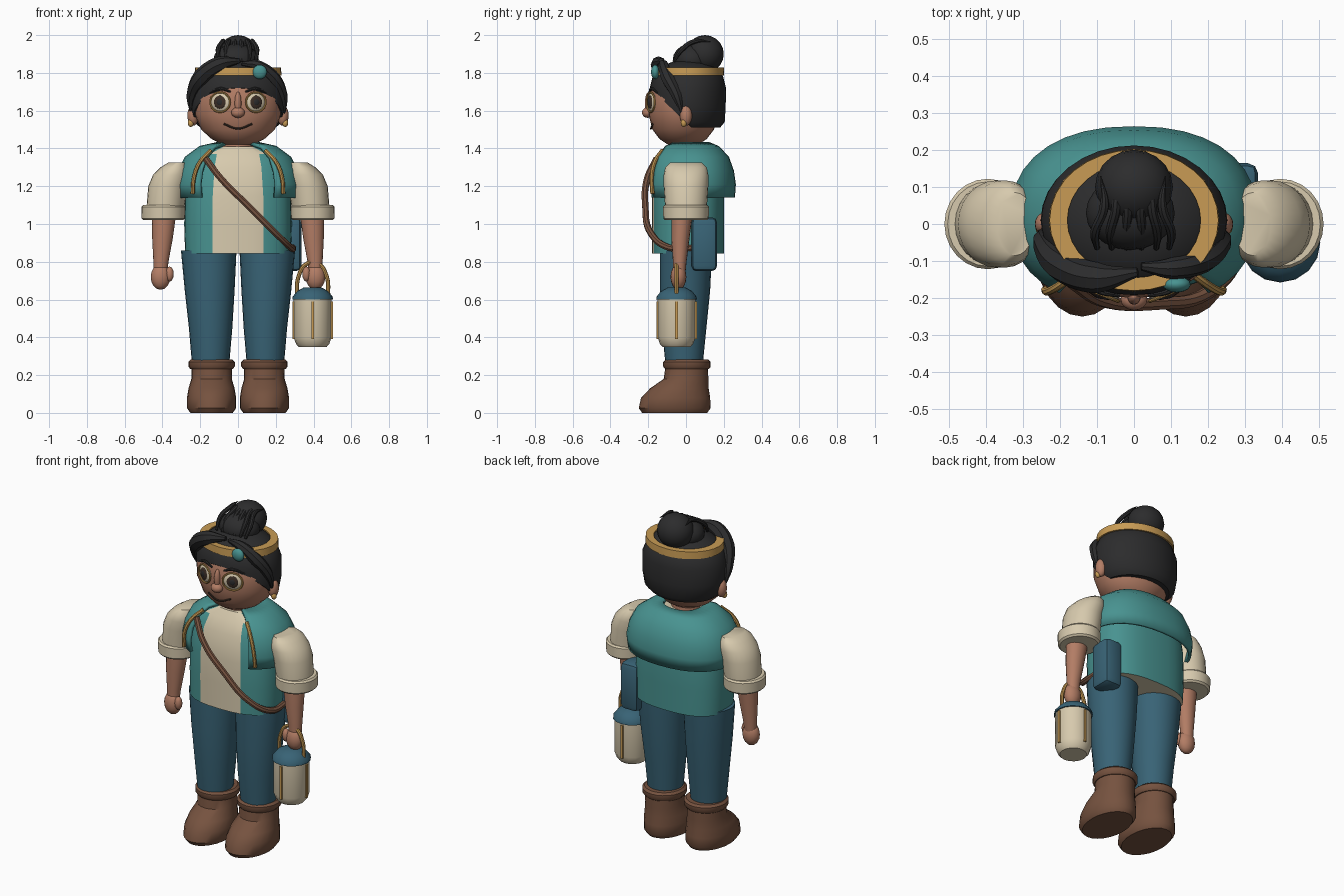
import bpy, bmesh, math
from mathutils import Matrix, Vector

cube = bpy.data.objects.get("Cube")
if cube:
    bpy.data.objects.remove(cube, do_unlink=True)


def material(name, r, g, b):
    m = bpy.data.materials.new(name)
    m.use_nodes = True
    m.diffuse_color = (r, g, b, 1)
    bsdf = next(n for n in m.node_tree.nodes if n.type == 'BSDF_PRINCIPLED')
    bsdf.inputs["Base Color"].default_value = (r, g, b, 1)
    bsdf.inputs["Roughness"].default_value = 0.8
    return m


TEAL = material("teal cloth", .065, .29, .28)
CREAM = material("cream cloth", .68, .59, .42)
BLUE = material("blue cloth", .04, .125, .18)
BROWN = material("brown leather", .18, .085, .05)
SKIN = material("skin", .45, .205, .13)
GOLD = material("gold trim", .58, .33, .09)
HAIR = material("black hair", .025, .025, .026)
DARK = material("dark brown", .045, .028, .02)
made = []


def finish(name, bm, *mats):
    bmesh.ops.recalc_face_normals(bm, faces=bm.faces)
    me = bpy.data.meshes.new(name)
    bm.to_mesh(me)
    bm.free()
    for m in mats:
        me.materials.append(m)
    ob = bpy.data.objects.new(name, me)
    bpy.context.scene.collection.objects.link(ob)
    made.append(ob)
    return ob


def loft_mesh(rings, n=24, power=2, gap=0, closed=False):
    """Stack of super-ellipses (z, cx, cy, rx, ry); gap leaves the front open."""
    bm = bmesh.new()

    def point(ring, a):
        z, cx, cy, rx, ry = ring
        s, c = math.sin(a), math.cos(a)
        return bm.verts.new((cx + rx * math.copysign(abs(s) ** (2 / power), s),
                             cy - ry * math.copysign(abs(c) ** (2 / power), c), z))

    count = n + 1 if gap else n
    span = 2 * math.pi - 2 * gap
    rows = [[point(r, gap + span * i / n) for i in range(count)] for r in rings]
    pairs = list(zip(rows, rows[1:])) + ([(rows[-1], rows[0])] if closed else [])
    for low, high in pairs:
        for i in range(n):
            j = (i + 1) % count
            bm.faces.new((low[i], low[j], high[j], high[i]))
    if not gap and not closed:
        bm.faces.new(rows[0])
        bm.faces.new(rows[-1])
    return bm


def loft(name, rings, mat, **kw):
    return finish(name, loft_mesh(rings, **kw), mat)


def ball(name, loc, radii, mat, yaw=0, seg=20):
    bm = bmesh.new()
    bmesh.ops.create_uvsphere(bm, u_segments=seg, v_segments=seg // 2, radius=1)
    bm.transform(Matrix.Translation(loc) @ Matrix.Rotation(yaw, 4, 'Z')
                 @ Matrix.Diagonal((*radii, 1)))
    return finish(name, bm, mat)


def box(name, loc, size, mat, bevel=0):
    bm = bmesh.new()
    bmesh.ops.create_cube(bm, size=1)
    bm.transform(Matrix.Translation(loc) @ Matrix.Diagonal((*size, 1)))
    if bevel:
        bmesh.ops.bevel(bm, geom=bm.edges[:], offset=bevel, segments=2,
                        profile=.5, affect='EDGES')
    return finish(name, bm, mat)


def tube(name, pts, mat, radius=1, cyclic=False):
    """Smooth tube through points (x, y, z[, radius factor])."""
    cu = bpy.data.curves.new(name + " path", 'CURVE')
    cu.dimensions = '3D'
    cu.bevel_depth, cu.bevel_resolution, cu.resolution_u = radius, 2, 6
    cu.use_fill_caps = True
    sp = cu.splines.new('BEZIER')
    sp.bezier_points.add(len(pts) - 1)
    sp.use_cyclic_u = cyclic
    for bp, p in zip(sp.bezier_points, pts):
        bp.co = p[:3]
        bp.radius = p[3] if len(p) > 3 else 1
        bp.handle_left_type = bp.handle_right_type = 'AUTO'
    tmp = bpy.data.objects.new(name + " path", cu)
    bpy.context.scene.collection.objects.link(tmp)
    bpy.context.view_layer.update()
    me = bpy.data.meshes.new_from_object(
        tmp.evaluated_get(bpy.context.evaluated_depsgraph_get()))
    bm = bmesh.new()
    bm.from_mesh(me)
    bpy.data.objects.remove(tmp, do_unlink=True)
    bpy.data.meshes.remove(me)
    return finish(name, bm, mat)


# Torso: teal vest with a cream shirt panel in front
torso = loft_mesh([(.845, 0, .01, .28, .19), (1, 0, .01, .285, .19), (1.15, 0, .01, .28, .19),
                   (1.3, 0, .01, .26, .17), (1.37, 0, .01, .235, .13), (1.41, 0, .01, .12, .1)],
                  n=32, power=2.6)
for f in torso.faces:
    c = f.calc_center_median()
    f.material_index = int(abs(c.x) < .12 and c.y < .05)
finish("vest and shirt", torso, TEAL, CREAM)

# Short cape over the shoulders, open in front
cape = loft("shoulder cape", [(1.425, 0, .02, .11, .1), (1.405, 0, .02, .2, .15),
                              (1.35, 0, .02, .275, .2), (1.28, 0, .02, .31, .225),
                              (1.21, 0, .02, .325, .235), (1.14, 0, .02, .315, .23)],
            TEAL, n=28, power=2.3, gap=.6)
mod = cape.modifiers.new("thickness", 'SOLIDIFY')
mod.thickness, mod.offset = .018, 0

# Neck and head
loft("neck", [(1.36, 0, 0, .085, .08), (1.46, 0, 0, .08, .075)], SKIN)
loft("head", [(1.42, 0, -.015, .08, .08), (1.45, 0, -.015, .14, .125), (1.5, 0, -.015, .195, .163),
              (1.58, 0, -.015, .23, .183), (1.66, 0, -.015, .235, .185),
              (1.74, 0, -.015, .215, .172), (1.81, 0, -.015, .16, .125)], SKIN, n=28)
ball("nose_tip", (0, -.203, 1.59), (.036, .03, .028), SKIN)
ball("nose_bridge", (0, -.196, 1.64), (.018, .022, .06), SKIN)
tube("mouth", [(-.075, -.176, 1.53), (0, -.186, 1.505), (.075, -.176, 1.53)], DARK, .005)

# Hair cap trimmed along a slanted hairline
cap = loft_mesh([(1.51, 0, .01, .2, .17), (1.54, 0, .01, .235, .195), (1.62, 0, .01, .252, .2),
                 (1.72, 0, .01, .25, .202), (1.78, 0, .01, .225, .187),
                 (1.83, 0, .01, .17, .145), (1.86, 0, .01, .1, .08)], n=32)
cut = bmesh.ops.bisect_plane(cap, geom=cap.verts[:] + cap.edges[:] + cap.faces[:],
                             plane_co=(0, .03, 1.51), plane_no=Vector((0, 1, 1.05)).normalized(),
                             clear_inner=True)
bmesh.ops.edgeloop_fill(cap, edges=[e for e in cut["geom_cut"] if isinstance(e, bmesh.types.BMEdge)])
finish("hair_cap", cap, HAIR)
ball("hair_bun", (0, .1, 1.9), (.105, .1, .1), HAIR)
ball("hair_tuft", (-.01, .03, 1.87), (.12, .1, .085), HAIR)
for x in (-.1, -.06, -.02, .02, .06, .095):
    tube("bun_strand", [(x, -.065, 1.86, .6), (x * 1.05, -.02, 1.925, 1), (x * .8, .05, 1.968, 1),
                        (x * .9, .13, 1.965, .1)], HAIR, .013)
tube("fringe_right", [(.01, -.13, 1.865, .3), (-.1, -.145, 1.845, 1), (-.195, -.11, 1.775, 1.1),
                      (-.245, -.05, 1.68, .7), (-.25, -.02, 1.6, .2)], HAIR, .042)
tube("fringe_left", [(.02, -.115, 1.85, .3), (.1, -.12, 1.84, .8), (.19, -.095, 1.77, 1),
                     (.235, -.05, 1.68, .8), (.245, -.02, 1.58, .2)], HAIR, .036)

# Headband with a gem
loft("headband", [(1.785, 0, .01, .19, .165), (1.785, 0, .01, .23, .192),
                  (1.828, 0, .01, .228, .19), (1.828, 0, .01, .18, .155)], GOLD, n=32, closed=True)
ball("headband_gem", (.115, -.163, 1.805), (.038, .022, .038), TEAL)

for s, side in ((-1, "right"), (1, "left")):
    # Face details
    turn = s * .38
    normal = Vector((math.sin(turn), -math.cos(turn), 0))
    across = Vector((math.cos(turn), math.sin(turn), 0))
    eye = Vector((s * .092, -.18, 1.645))
    ball("eye_" + side, eye, (.054, .016, .05), CREAM, turn)
    ball("iris_" + side, eye + normal * .011, (.034, .008, .035), DARK, turn)
    ball("pupil_" + side, eye + normal * .015, (.018, .006, .019), HAIR, turn)
    rim = [eye + normal * .008 + across * .056 * math.cos(a) + Vector((0, 0, .052 * math.sin(a)))
           for a in (i * math.pi / 4 for i in range(8))]
    tube("eye_rim_" + side, rim, GOLD, .005, cyclic=True)
    tube("eyebrow_" + side, [(s * .04, -.193, 1.7, .6), (s * .09, -.182, 1.716, 1),
                             (s * .15, -.15, 1.695, .5)], HAIR, .009)
    ball("ear_" + side, (s * .238, 0, 1.575), (.03, .032, .055), SKIN)
    ball("earring_" + side, (s * .25, -.012, 1.535), (.016, .016, .022), GOLD, seg=12)

    # Arm with rolled sleeve
    loft("sleeve_" + side, [(1.08, s * .385, 0, .1, .11), (1.2, s * .37, 0, .105, .118),
                            (1.26, s * .35, 0, .1, .118), (1.3, s * .335, 0, .075, .11),
                            (1.325, s * .32, 0, .05, .085)], CREAM)
    loft("sleeve_cuff_" + side, [(1.02, s * .395, 0, .105, .11), (1.03, s * .395, 0, .115, .12),
                                 (1.09, s * .395, 0, .117, .122), (1.1, s * .395, 0, .108, .114)], CREAM)
    loft("forearm_" + side, [(.74, s * .41, -.035, .036, .032), (.8, s * .408, -.033, .04, .036),
                             (.92, s * .4, -.03, .054, .048), (1.04, s * .393, -.022, .064, .056)],
         SKIN, n=16)
    ball("hand_" + side, (s * .41, -.04, .72), (.052, .042, .068), SKIN, seg=16)
    ball("thumb_" + side, (s * .362, -.055, .735), (.022, .022, .04), SKIN, seg=12)

    # Trouser leg and boot
    loft("trouser_leg_" + side, [(.25, s * .145, -.01, .098, .098), (.45, s * .145, -.01, .115, .118),
                                 (.65, s * .15, -.005, .132, .133), (.86, s * .155, 0, .147, .138)], BLUE)
    loft("boot_" + side, [(0, s * .14, -.06, .112, .172), (.025, s * .14, -.06, .13, .19),
                          (.08, s * .14, -.055, .13, .183), (.13, s * .14, -.035, .122, .155),
                          (.18, s * .14, 0, .107, .118), (.26, s * .14, .005, .107, .112)], BROWN)
    loft("boot_cuff_" + side, [(.232, s * .14, .005, .112, .116), (.245, s * .14, .005, .123, .126),
                               (.27, s * .14, .005, .123, .126), (.282, s * .14, .005, .11, .114)], BROWN)

    # Gold piping along the cape edge
    tube("cape_piping_" + side, [(s * .145, -.125, 1.39), (s * .2, -.165, 1.33),
                                 (s * .232, -.182, 1.25), (s * .24, -.178, 1.16)], GOLD, .011)

# Shoulder strap and hip bag
tube("shoulder_strap", [(-.17, -.155, 1.345), (-.09, -.205, 1.24), (.06, -.215, 1.09),
                        (.2, -.185, .95), (.28, -.09, .875), (.29, .06, .875)], BROWN, .018)
box("hip_bag", (.275, .097, .893), (.12, .135, .285), BLUE, bevel=.028)

# Lantern in the left hand
LX, LY = .395, -.05
loft("lantern_body", [(.35, LX, LY, .075, .075), (.365, LX, LY, .088, .088),
                      (.4, LX, LY, .1, .1), (.605, LX, LY, .1, .1)], CREAM, n=16)
loft("lantern_lid", [(.6, LX, LY, .108, .108), (.615, LX, LY, .106, .106),
                     (.645, LX, LY, .082, .082), (.665, LX, LY, .045, .045)], BLUE, n=16)
for i in range(4):
    a = i * math.pi / 2
    box("lantern_bar", (LX + .1 * math.cos(a), LY + .1 * math.sin(a), .49), (.014, .014, .2), GOLD)
tube("lantern_handle", [(LX + dx, LY, z) for dx, z in
                        ((-.083, .62), (-.075, .72), (-.03, .79), (.03, .79), (.075, .72), (.083, .62))],
     GOLD, .011)

# Smooth shading with crisp edges
bpy.ops.object.select_all(action='DESELECT')
for ob in made:
    ob.select_set(True)
bpy.context.view_layer.objects.active = made[0]
bpy.ops.object.shade_smooth_by_angle(angle=math.radians(40))
